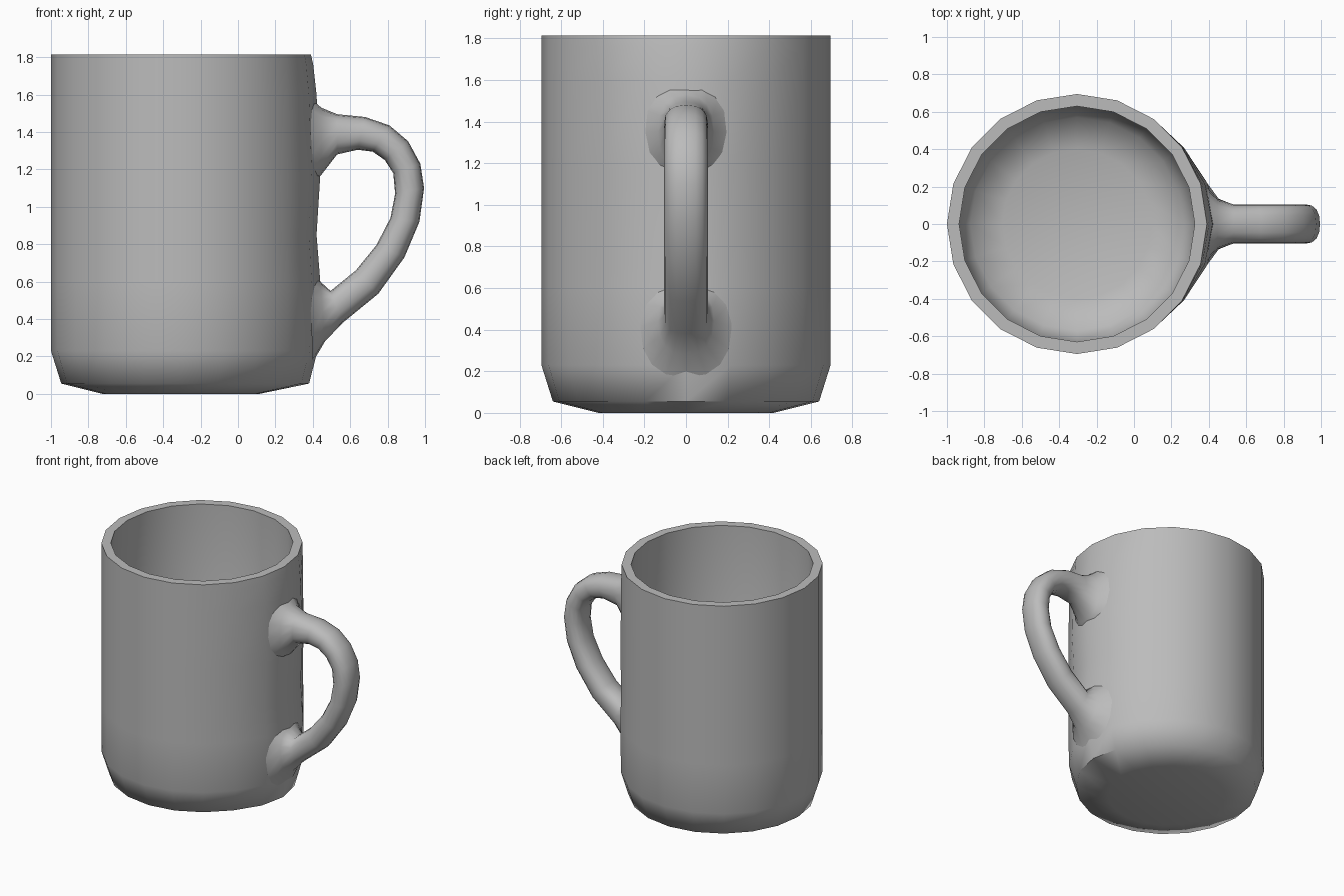
import bpy, bmesh, math
from mathutils import Vector

cube = bpy.data.objects.get("Cube")
if cube:
    bpy.data.objects.remove(cube, do_unlink=True)

CENTRE_X = -0.305
SIDES = 20

# One grey glaze for the whole mug
glaze = bpy.data.materials.new("grey glaze")
glaze.use_nodes = True
colour = (0.5, 0.5, 0.5, 1)
glaze.diffuse_color = colour
glaze.node_tree.nodes["Principled BSDF"].inputs["Base Color"].default_value = colour


def build(name, rings, angle):
    """Skin a list of closed rings, cap both ends and shade smooth."""
    bm = bmesh.new()
    loops = [[bm.verts.new(p) for p in ring] for ring in rings]
    for a, b in zip(loops, loops[1:]):
        for i in range(len(a)):
            j = (i + 1) % len(a)
            bm.faces.new((a[i], a[j], b[j], b[i]))
    bm.faces.new(loops[0])
    bm.faces.new(loops[-1])
    bmesh.ops.recalc_face_normals(bm, faces=bm.faces)
    mesh = bpy.data.meshes.new(name)
    bm.to_mesh(mesh)
    bm.free()
    mesh.materials.append(glaze)
    obj = bpy.data.objects.new(name, mesh)
    bpy.context.collection.objects.link(obj)
    bpy.ops.object.select_all(action="DESELECT")
    obj.select_set(True)
    bpy.context.view_layer.objects.active = obj
    bpy.ops.object.shade_smooth_by_angle(angle=math.radians(angle))
    return obj


def cup_ring(radius, z, push):
    """Circle of the cup, drawn out towards the handle by push."""
    ring = []
    for i in range(SIDES):
        a = math.tau * i / SIDES
        near = abs(math.remainder(a, math.tau))
        pull = push * max(0, math.cos(min(2.2 * near, math.pi)))
        ring.append((CENTRE_X + radius * math.cos(a) + pull, radius * math.sin(a), z))
    return ring


# Cup: outside from foot to rim, then inside down to the floor (radius, z, push)
cup_profile = [
    (0.42, 0, 0), (0.64, 0.055, 0.045), (0.695, 0.23, 0.035), (0.695, 0.6, 0.05),
    (0.695, 0.85, 0.03), (0.695, 1.17, 0.05), (0.695, 1.6, 0.03),
    (0.695, 1.76, 0.012), (0.695, 1.815, 0),
    (0.63, 1.815, 0), (0.63, 0.3, 0), (0.57, 0.16, 0), (0.4, 0.1, 0),
]
build("cup", [cup_ring(*p) for p in cup_profile], 62)


def handle_ring(outer, inner, width, count=16):
    """Rounded section between an outer and an inner point in the XZ plane."""
    o, n = Vector((outer[0], 0, outer[1])), Vector((inner[0], 0, inner[1]))
    mid, half = (o + n) / 2, (o - n) / 2
    ring = []
    for i in range(count):
        a = math.tau * i / count
        c, s = (math.copysign(abs(f) ** 0.85, f) for f in (math.cos(a), math.sin(a)))
        ring.append(mid + half * c + Vector((0, width * s, 0)))
    return ring


# Handle: outer and inner edge points, flaring where it meets the cup
outer_edge = [(0.37, 1.6), (0.445, 1.53), (0.53, 1.495), (0.68, 1.48), (0.81, 1.435),
              (0.91, 1.35), (0.975, 1.23), (0.995, 1.1), (0.97, 0.92), (0.89, 0.73),
              (0.75, 0.535), (0.56, 0.38), (0.465, 0.28), (0.4, 0.17)]
inner_edge = [(0.37, 1.1), (0.445, 1.17), (0.53, 1.28), (0.64, 1.305), (0.72, 1.295),
              (0.785, 1.25), (0.83, 1.18), (0.84, 1.07), (0.815, 0.94), (0.74, 0.795),
              (0.63, 0.66), (0.495, 0.55), (0.44, 0.6), (0.38, 0.66)]
flare = [0.22, 0.135]
widths = flare + [0.105] * (len(outer_edge) - 4) + flare[::-1]
build("handle", [handle_ring(*r) for r in zip(outer_edge, inner_edge, widths)], 80)
